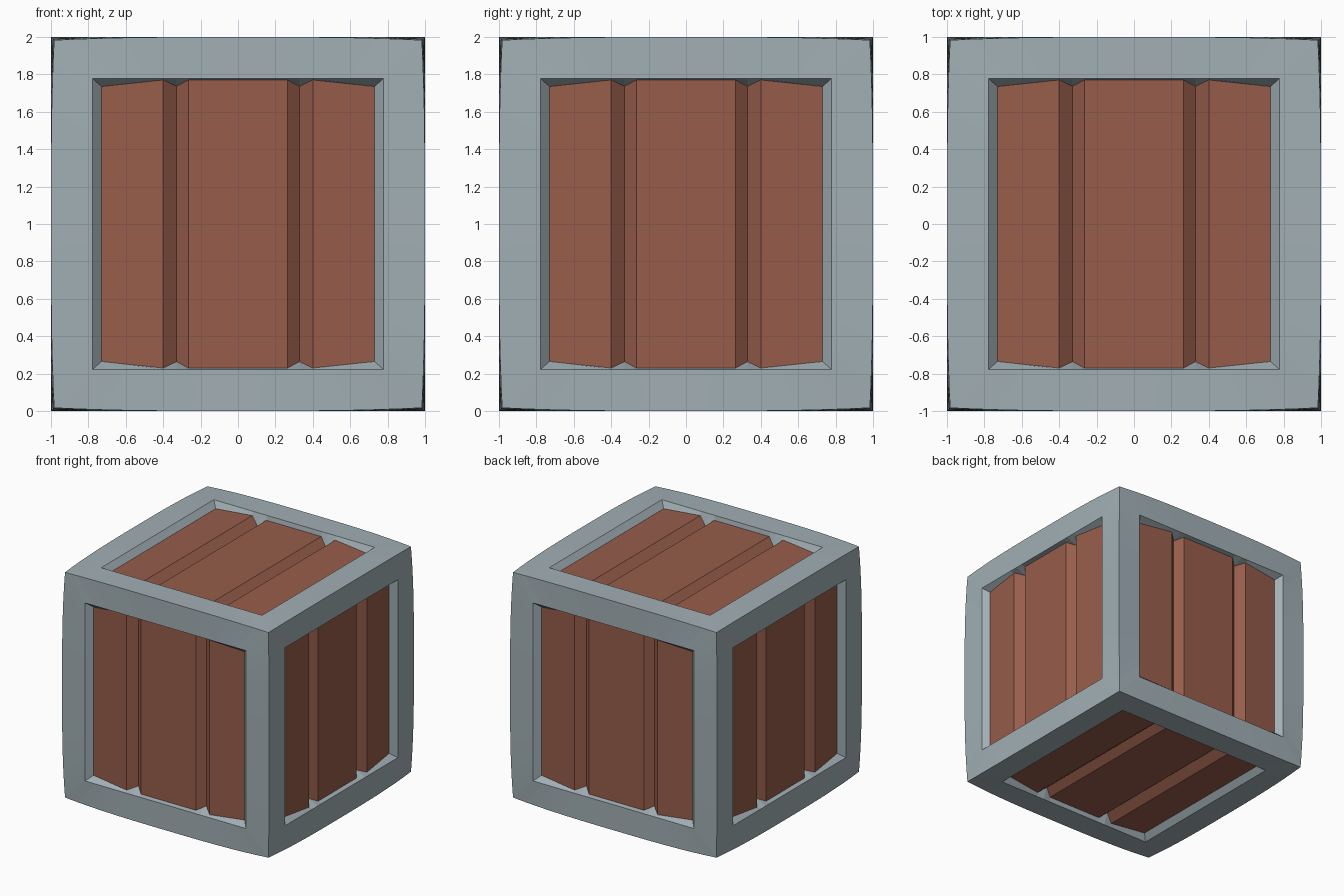
import bpy, bmesh
from math import pi
from mathutils import Matrix, Vector

if "Cube" in bpy.data.objects:
    bpy.data.objects.remove(bpy.data.objects["Cube"])

CORNER = 0.983    # how far the cube corners are pulled in
HOLE = 0.777      # half size of the opening in each side
SEGMENTS = 16

# half of the plank cross-section: (across, half length, height from centre)
HALF = [(0.73, 0.735, 0.95), (0.40, 0.77, 0.965), (0.328, 0.736, 0.905), (0.265, 0.77, 0.96)]
PROFILE = [(-u, v, n) for u, v, n in HALF] + HALF[::-1]

# rotations taking a +z facing side to all six sides
UPRIGHT = Matrix.Rotation(pi / 2, 4, 'X')
SIDES = [Matrix.Rotation(i * pi / 2, 4, 'Z') @ UPRIGHT for i in range(4)]
SIDES += [Matrix.Identity(4), Matrix.Rotation(pi, 4, 'Y')]


def bulge(t):
    return 1 - (1 - CORNER) * abs(t) ** 3


def strip(bm, a, b, place):
    """Quads between two rows of points."""
    va = [bm.verts.new(place @ Vector(p)) for p in a]
    vb = [bm.verts.new(place @ Vector(p)) for p in b]
    for i in range(len(a) - 1):
        bm.faces.new((va[i], va[i + 1], vb[i + 1], vb[i]))


def finish(bm, name, color):
    bmesh.ops.remove_doubles(bm, verts=bm.verts, dist=1e-4)
    bmesh.ops.recalc_face_normals(bm, faces=bm.faces)
    mesh = bpy.data.meshes.new(name)
    bm.to_mesh(mesh)
    bm.free()
    mat = bpy.data.materials.new(name + "_colour")
    mat.diffuse_color = (*color, 1)
    mat.use_nodes = True
    mat.node_tree.nodes["Principled BSDF"].inputs["Base Color"].default_value = mat.diffuse_color
    mesh.materials.append(mat)
    obj = bpy.data.objects.new(name, mesh)
    obj.location.z = 1
    bpy.context.collection.objects.link(obj)
    return obj


frame, planks = bmesh.new(), bmesh.new()
ts = [-1 + 2 * i / SEGMENTS for i in range(SEGMENTS + 1)]
for side in SIDES:
    # four slightly bowed frame bars around the opening
    for k in range(4):
        bar = side @ Matrix.Rotation(k * pi / 2, 4, 'Z')
        outer = [(t * CORNER, -bulge(t), bulge(t)) for t in ts]
        inner = [(t * HOLE, -HOLE, 1) for t in ts]
        strip(frame, outer, inner, bar)
    # recess walls from the opening down to the planks
    ends = {s: [(u, s * v, n) for u, v, n in PROFILE] for s in (-1, 1)}
    for s in (-1, 1):
        rim = [(u * HOLE / 0.73 if abs(u) > 0.7 else u, s * HOLE, 1) for u, v, n in PROFILE]
        strip(frame, rim[::s], ends[s][::s], side)
        u, v, n = HALF[0]
        strip(frame, [(s * HOLE, -s * HOLE, 1), (s * HOLE, s * HOLE, 1)],
              [(s * u, -s * v, n), (s * u, s * v, n)], side)
    # grooved planks
    strip(planks, ends[-1], ends[1], side)

# corner-bowed metal frame and wooden planks
finish(frame, "frame", (0.36, 0.43, 0.46))
finish(planks, "planks", (0.31, 0.11, 0.07))
